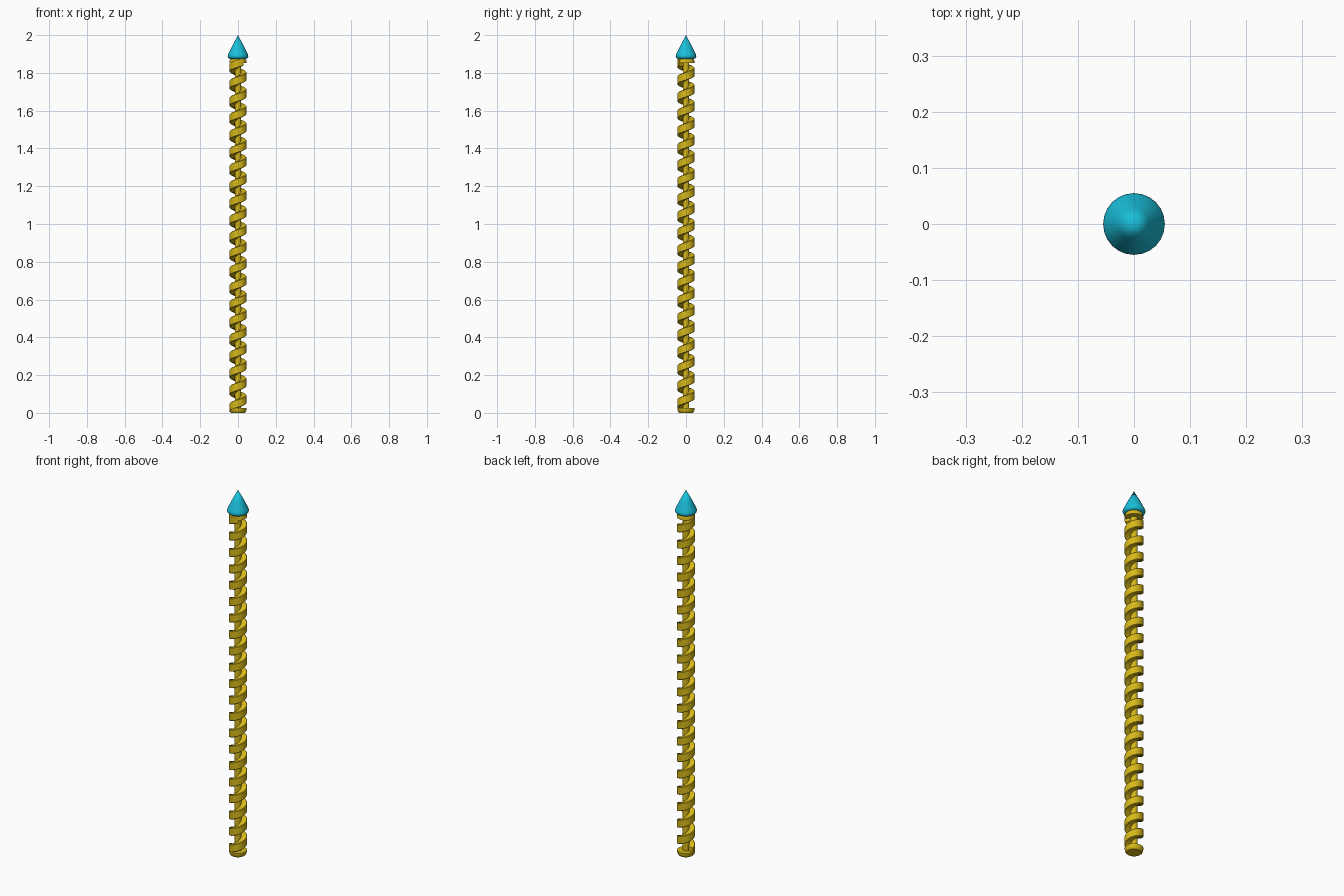
import bpy, bmesh, math

if "Cube" in bpy.data.objects:
    bpy.data.objects.remove(bpy.data.objects["Cube"])

PITCH = 0.09          # rise per turn
RADIUS = 0.046        # outer radius of the spiral
HALF = 0.022          # half the band height
FRONT_Z = 0.05        # height of the first band at the front
STEPS = 24            # segments per turn


def material(name, rgb):
    m = bpy.data.materials.new(name)
    m.diffuse_color = (*rgb, 1)
    m.use_nodes = True
    m.node_tree.nodes["Principled BSDF"].inputs["Base Color"].default_value = m.diffuse_color
    return m


def finish(name, bm, mat, angle=35):
    bmesh.ops.recalc_face_normals(bm, faces=bm.faces)
    me = bpy.data.meshes.new(name)
    bm.to_mesh(me)
    bm.free()
    ob = bpy.data.objects.new(name, me)
    bpy.context.collection.objects.link(ob)
    me.materials.append(mat)
    bpy.ops.object.select_all(action='DESELECT')
    ob.select_set(True)
    bpy.context.view_layer.objects.active = ob
    bpy.ops.object.shade_smooth_by_angle(angle=math.radians(angle))
    return ob


def lathe(name, profile, mat, angle=35, sides=24):
    # profile of (radius, height) points that starts and ends on the axis
    bm = bmesh.new()
    vs = [bm.verts.new((r, 0, z)) for r, z in profile]
    edges = [bm.edges.new(p) for p in zip(vs, vs[1:])]
    bmesh.ops.spin(bm, geom=vs + edges, cent=(0, 0, 0), axis=(0, 0, 1),
                   angle=2 * math.pi, steps=sides, use_merge=False)
    bmesh.ops.remove_doubles(bm, verts=bm.verts, dist=1e-5)
    return finish(name, bm, mat, angle)


def helix(name, section, z_start, z_end, mat):
    # sweep a closed (radius, height) section upward around the axis
    bm = bmesh.new()
    count = round((z_end - z_start) / PITCH * STEPS)
    rings = []
    for i in range(count + 1):
        z = z_start + i * PITCH / STEPS
        a = 1.5 * math.pi + 2 * math.pi * (z - FRONT_Z) / PITCH
        rings.append([bm.verts.new((r * math.cos(a), r * math.sin(a), z + h))
                      for r, h in section])
    n = len(section)
    for a, b in zip(rings, rings[1:]):
        for j in range(n):
            k = (j + 1) % n
            bm.faces.new((a[j], a[k], b[k], b[j]))
    bm.faces.new(rings[0])
    bm.faces.new(rings[-1])
    return finish(name, bm, mat)


gold = material("gold", (0.68, 0.48, 0.01))
cyan = material("cyan", (0.01, 0.52, 0.70))

# thin core rod
lathe("core", [(0, 0.01), (0.017, 0.01), (0.017, 1.88), (0, 1.88)], gold, sides=16)

# spiral band around the core
band = [(0.010, -HALF), (RADIUS - 0.003, -HALF), (RADIUS, -HALF + 0.003),
        (RADIUS, HALF - 0.003), (RADIUS - 0.003, HALF), (0.010, HALF)]
helix("spiral_band", band, 0.026, 1.858, gold)

# solid end pieces that the spiral runs into
lathe("bottom_cap", [(0, 0), (0.036, 0), (0.042, 0.007), (0.045, 0.018),
                     (0.045, 0.025), (0, 0.025)], gold)
lathe("top_cap", [(0, 1.852), (0.045, 1.852), (0.044, 1.864),
                  (0.038, 1.88), (0, 1.88)], gold)

# pointed tip
lathe("tip", [(0, 1.874), (0.044, 1.874), (0.052, 1.880), (0.055, 1.888),
              (0.052, 1.898), (0.028, 1.948), (0, 2.0)], cyan, angle=50)
